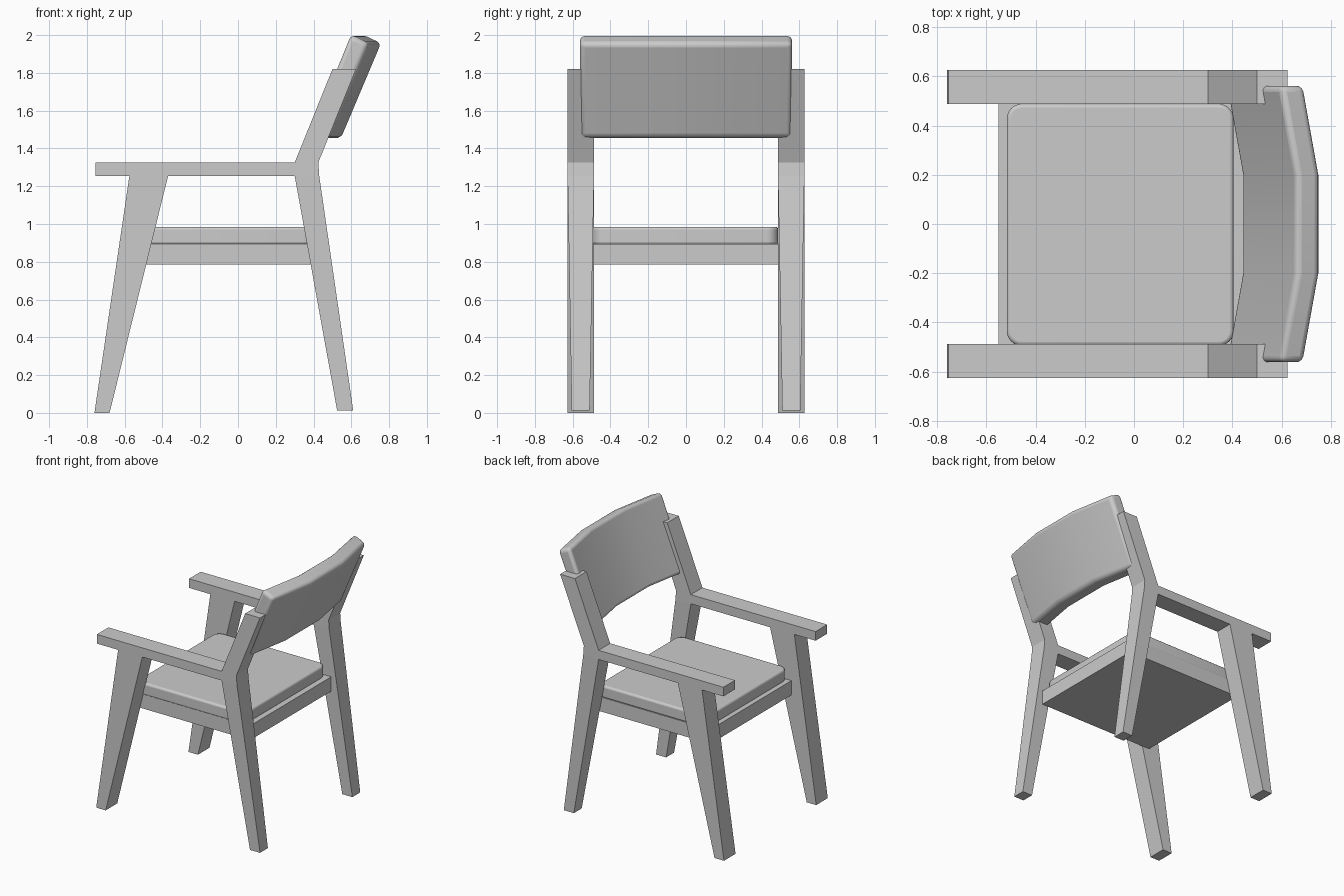
import bpy, bmesh

if "Cube" in bpy.data.objects:
    bpy.data.objects.remove(bpy.data.objects["Cube"])

def finish(bm, name, bevel=0, segments=3, smooth=False):
    bmesh.ops.recalc_face_normals(bm, faces=bm.faces[:])
    me = bpy.data.meshes.new(name)
    bm.to_mesh(me)
    bm.free()
    ob = bpy.data.objects.new(name, me)
    bpy.context.collection.objects.link(ob)
    if bevel:
        m = ob.modifiers.new("Bevel", 'BEVEL')
        m.width, m.segments = bevel, segments
        m.limit_method, m.angle_limit = 'ANGLE', 0.8
    if smooth:
        bpy.ops.object.select_all(action='DESELECT')
        ob.select_set(True)
        bpy.context.view_layer.objects.active = ob
        bpy.ops.object.shade_smooth_by_angle(angle=0.7)
    return ob

def box(lo, hi):
    bm = bmesh.new()
    bmesh.ops.create_cube(bm, size=1)
    for v in bm.verts:
        v.co = [l + (c + 0.5) * (h - l) for c, l, h in zip(v.co, lo, hi)]
    return bm

# Side frames: armrest, legs and back post in one profile
PTS = [(-.755, 1.255), (-.575, 1.255), (-.37, 1.255), (.30, 1.255), (.43, 1.255),
       (.425, 1.325), (.30, 1.325), (-.755, 1.325),
       (-.76, 0), (-.68, 0), (.525, .012), (.61, .012), (.50, 1.82), (.625, 1.82)]
CELLS = [(0, 1, 2, 3, 6, 7), (3, 4, 5, 6), (8, 9, 2, 1), (10, 11, 4, 3), (6, 5, 13, 12)]

def side_frame(name, s):
    bm = bmesh.new()
    layers = []
    for y, foot_y in ((.487, .51), (.627, .605)):
        layers.append([bm.verts.new((x, s * (foot_y if i in (10, 11) else y), z))
                       for i, (x, z) in enumerate(PTS)])
    a, b = layers
    edges = {(c[i - 1], c[i]) for c in CELLS for i in range(len(c))}
    for c in CELLS:
        bm.faces.new([a[i] for i in c])
        bm.faces.new([b[i] for i in reversed(c)])
    for i, j in sorted(edges):
        if (j, i) not in edges:
            bm.faces.new((a[j], a[i], b[i], b[j]))
    finish(bm, name)

side_frame("side_frame_left", 1)
side_frame("side_frame_right", -1)

# Seat base
finish(box((-.55, -.49, .785), (.445, .49, .895)), "seat_base")

# Seat cushion with rounded corners
bm = box((-.517, -.495, .89), (.405, .488, .985))
uprights = [e for e in bm.edges if abs(e.verts[0].co.z - e.verts[1].co.z) > .01]
bmesh.ops.bevel(bm, geom=uprights, offset=.06, segments=6, profile=.5, affect='EDGES')
finish(bm, "seat_cushion", .015, 3, True)

# Backrest: tilted pad bent into three panels
bm = bmesh.new()
SECTION = [(.437, 1.455), (.545, 1.455), (.757, 1.957), (.66, 2.003)]
rings = [[bm.verts.new((x + dx, y, z)) for x, z in SECTION]
         for y, dx in ((-.562, -.065), (-.2, 0), (.2, 0), (.562, -.065))]
for p, q in zip(rings, rings[1:]):
    for i in range(4):
        bm.faces.new((p[i - 1], p[i], q[i], q[i - 1]))
bm.faces.new(rings[0])
bm.faces.new(rings[-1])
finish(bm, "backrest", .025, 4, True)
